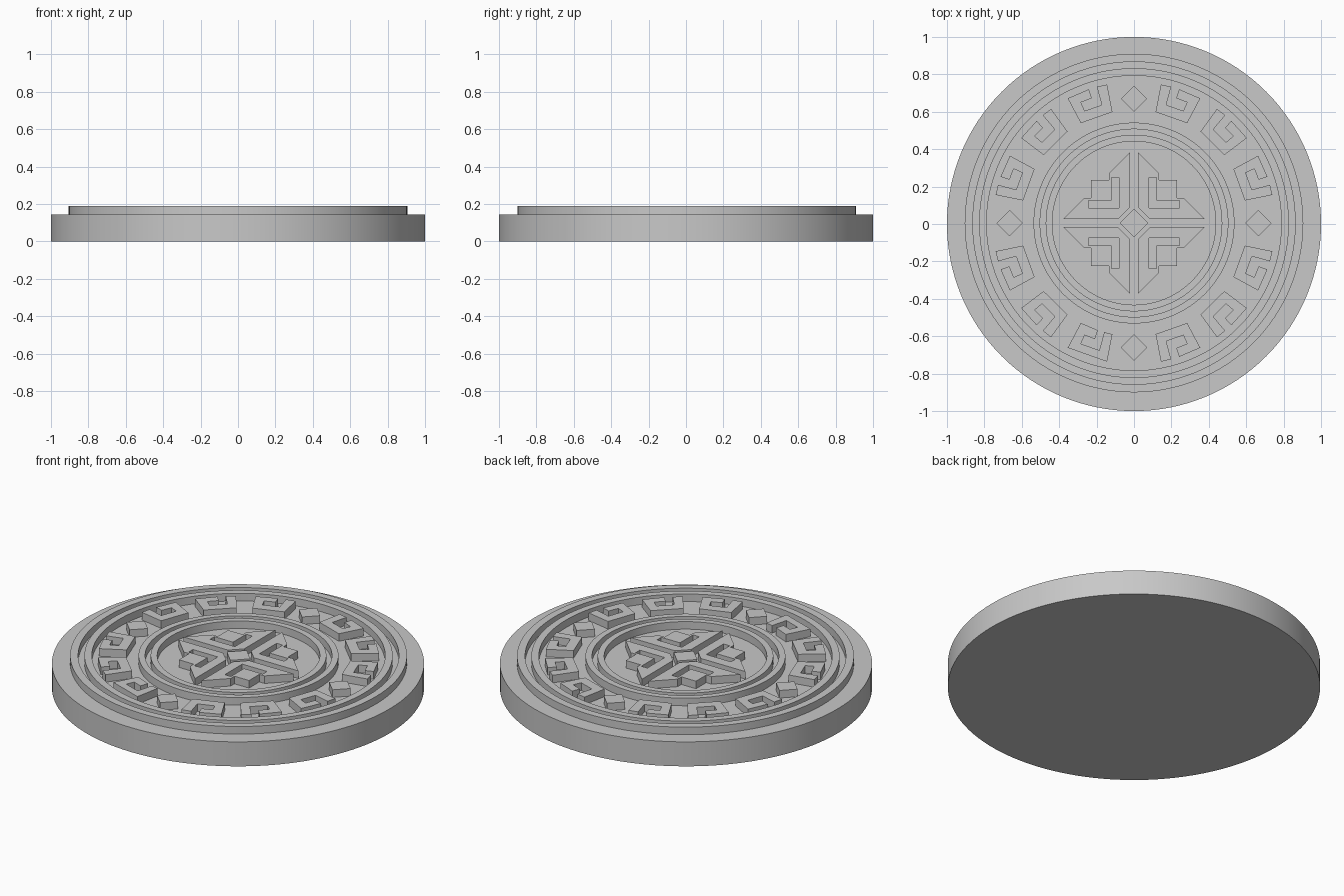
import bpy, bmesh
from math import sin, cos, radians, pi

cube = bpy.data.objects.get("Cube")
if cube:
    bpy.data.objects.remove(cube)

BASE_TOP, TOP = 0.145, 0.19
SHIFT_Y = 0.005

stone = bpy.data.materials.new("grey stone")
stone.use_nodes = True
grey = (0.58, 0.58, 0.58, 1)
stone.diffuse_color = grey
stone.node_tree.nodes["Principled BSDF"].inputs["Base Color"].default_value = grey


def finish(name, bm, smooth=False):
    bmesh.ops.recalc_face_normals(bm, faces=bm.faces)
    mesh = bpy.data.meshes.new(name)
    bm.to_mesh(mesh)
    bm.free()
    mesh.materials.append(stone)
    obj = bpy.data.objects.new(name, mesh)
    bpy.context.collection.objects.link(obj)
    if smooth:
        bpy.ops.object.select_all(action="DESELECT")
        obj.select_set(True)
        bpy.context.view_layer.objects.active = obj
        bpy.ops.object.shade_smooth_by_angle(angle=radians(30))
    return obj


def prisms(name, outlines):
    """Extrude flat outlines from the base to the relief height."""
    bm = bmesh.new()
    for pts in outlines:
        face = bm.faces.new([bm.verts.new((x, y + SHIFT_Y, BASE_TOP)) for x, y in pts])
        top = bmesh.ops.extrude_face_region(bm, geom=[face], use_keep_orig=True)
        for v in top["geom"]:
            if isinstance(v, bmesh.types.BMVert):
                v.co.z = TOP
    return finish(name, bm)


def ring(name, r_in, r_out, steps=128):
    bm = bmesh.new()
    section = [(r_in, BASE_TOP), (r_out, BASE_TOP), (r_out, TOP), (r_in, TOP)]
    loops = []
    for i in range(steps):
        a = 2 * pi * i / steps
        loops.append([bm.verts.new((r * cos(a), r * sin(a) + SHIFT_Y, z)) for r, z in section])
    for i in range(steps):
        here, there = loops[i], loops[(i + 1) % steps]
        for k in range(4):
            n = (k + 1) % 4
            bm.faces.new((here[k], there[k], there[n], here[n]))
    return finish(name, bm, smooth=True)


def diamond(x, y, s):
    return [(x + s, y), (x, y + s), (x - s, y), (x, y - s)]


# Disc body
bm = bmesh.new()
bmesh.ops.create_cone(bm, cap_ends=True, segments=128, radius1=1, radius2=1, depth=BASE_TOP)
bmesh.ops.translate(bm, verts=bm.verts, vec=(0, 0, BASE_TOP / 2))
finish("disc", bm, smooth=True)

# Raised rings on both sides of the key band
ring("outer_rim_ring", 0.862, 0.905)
ring("outer_band_ring", 0.788, 0.828)
ring("inner_band_ring", 0.502, 0.537)
ring("centre_ring", 0.437, 0.472)

# Hooked keys, three per quadrant, bent around the band
KEY = [(0, 0), (4, 0), (4, 3), (1.8, 3), (1.8, 2), (3, 2), (3, 1), (1, 1), (1, 3), (0, 3)]


def key(start, sweep, flip=False):
    pts = []
    for u, v in KEY:
        a = radians(start + sweep * u / 4)
        r = 0.605 + 0.05 * (3 - v if flip else v)
        pts.append((r * cos(a), r * sin(a)))
    return pts


quadrant_keys = [key(79, -17), key(54, -17), key(11.5, 17)]
lower_keys = [key(79, -17, True), key(54, -17), key(11.5, 17)]
for side, sx in (("left", 1), ("right", -1)):
    for end, sy in (("back", 1), ("front", -1)):
        keys = lower_keys if sx < 0 and sy < 0 else quadrant_keys
        prisms(f"{end}_{side}_keys", [[(sx * x, sy * y) for x, y in k] for k in keys])

# Diamonds between the key groups and at the centre
prisms("band_diamonds", [diamond(x, y, 0.07) for x, y in
                         ((0.665, 0), (-0.665, 0), (0, 0.665), (0, -0.665))])
prisms("centre_diamond", [diamond(0, 0, 0.077)])

# Central cross: one half-arm, mirrored over the diagonal and both axes
HALF_ARM = [(0.022, 0.085), (0.022, 0.377), (0.134, 0.265), (0.134, 0.23), (0.23, 0.23),
            (0.12, 0.12), (0.12, 0.243), (0.08, 0.243), (0.08, 0.08), (0.0535, 0.0535)]
for side, sx in (("left", 1), ("right", -1)):
    for end, sy in (("back", 1), ("front", -1)):
        halves = [HALF_ARM, [(y, x) for x, y in HALF_ARM]]
        prisms(f"{end}_{side}_cross_arm", [[(sx * x, sy * y) for x, y in h] for h in halves])
